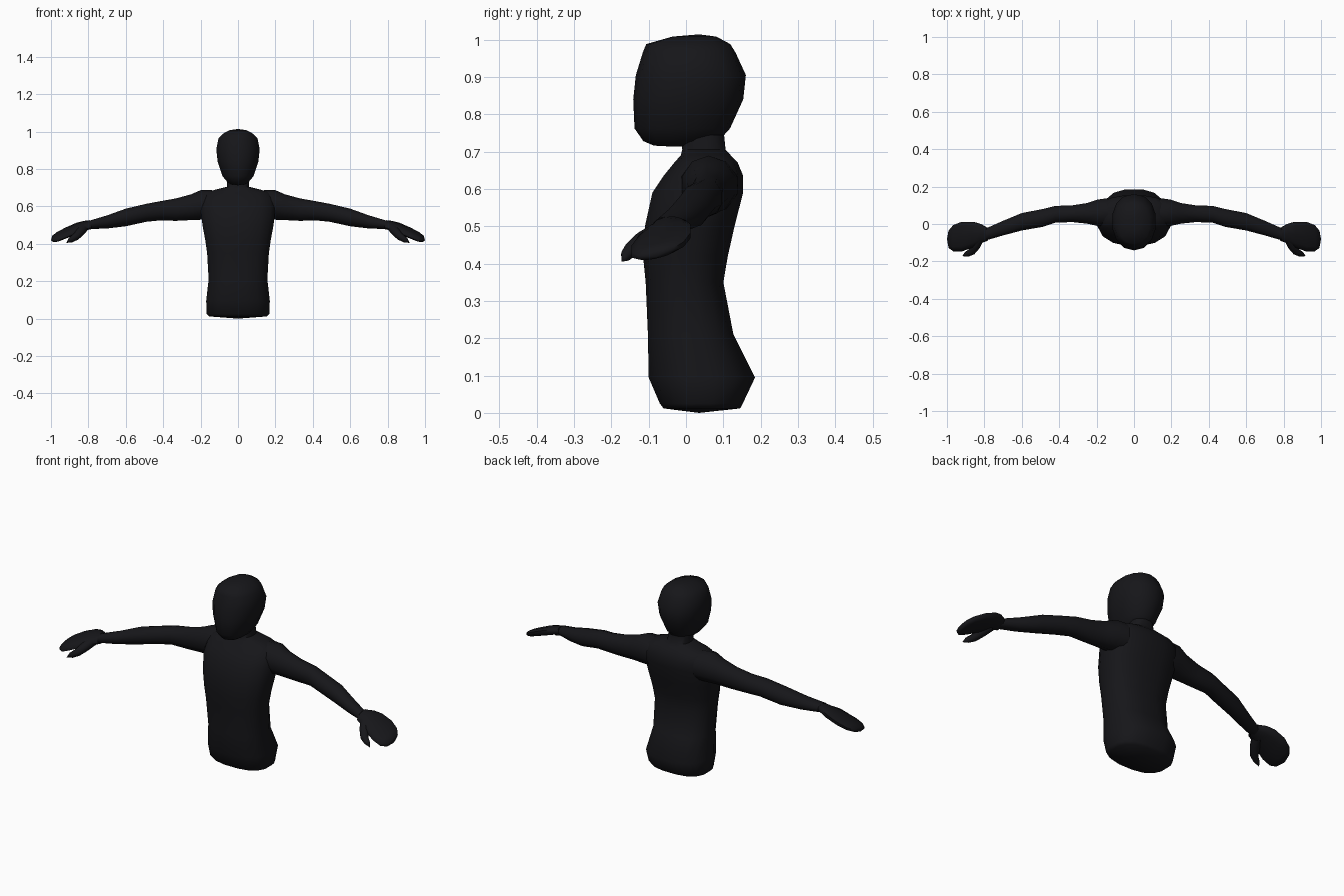
import bpy, bmesh, math
from mathutils import Vector

black = bpy.data.materials.new("black")
black.diffuse_color = (0.008, 0.008, 0.01, 1)


def oval(centre, u, v, n, power=1.0):
    """Ring of n points around centre; power < 1 makes the oval boxier."""
    pts = []
    for i in range(n):
        a = 2 * math.pi * (i + 0.5) / n
        c, s = math.cos(a), math.sin(a)
        c = math.copysign(abs(c) ** power, c)
        s = math.copysign(abs(s) ** power, s)
        pts.append(Vector(centre) + Vector(u) * c + Vector(v) * s)
    return pts


def loft(name, rings, start=None, end=None, mirror=False):
    """Skin the rings; start/end are optional apex points that close the ends."""
    bm = bmesh.new()
    loops = [[bm.verts.new(p) for p in r] for r in rings]
    n = len(loops[0])
    for a, b in zip(loops, loops[1:]):
        for i in range(n):
            j = (i + 1) % n
            bm.faces.new((a[i], a[j], b[j], b[i]))
    for apex, loop in ((start, loops[0]), (end, loops[-1])):
        if apex:
            tip = bm.verts.new(apex)
            for i in range(n):
                bm.faces.new((loop[i], loop[(i + 1) % n], tip))
    bmesh.ops.recalc_face_normals(bm, faces=bm.faces[:])
    me = bpy.data.meshes.new(name)
    bm.to_mesh(me)
    bm.free()
    ob = bpy.data.objects.new(name, me)
    bpy.context.collection.objects.link(ob)
    me.materials.append(black)
    bpy.ops.object.select_all(action='DESELECT')
    ob.select_set(True)
    bpy.context.view_layer.objects.active = ob
    bpy.ops.object.shade_smooth_by_angle(angle=math.radians(60))
    if mirror:
        ob.modifiers.new("mirror", 'MIRROR')
    return ob


def stack(sections, n, power):
    """Horizontal rings from (z, half width, front y, back y)."""
    k = 1 / math.cos(math.pi / n) ** power
    return [oval((0, (f + b) / 2, z), (w * k, 0, 0), (0, (b - f) / 2 * k, 0), n, power)
            for z, w, f, b in sections]


# Torso with neck
torso = [
    (0.012, 0.155, -0.06, 0.145), (0.025, 0.168, -0.07, 0.152),
    (0.095, 0.170, -0.10, 0.185), (0.21, 0.157, -0.102, 0.127),
    (0.35, 0.165, -0.108, 0.10), (0.42, 0.175, -0.115, 0.112),
    (0.50, 0.190, -0.110, 0.13), (0.59, 0.200, -0.090, 0.153),
    (0.635, 0.195, -0.060, 0.153), (0.672, 0.175, -0.030, 0.138),
    (0.690, 0.120, -0.014, 0.120), (0.705, 0.060, -0.010, 0.106),
    (0.745, 0.056, -0.015, 0.102),
]
loft("torso", stack(torso, 16, 0.8), start=(0, 0.035, 0.0))

# Head
head = [
    (0.716, 0.035, -0.085, 0.02), (0.728, 0.055, -0.112, 0.085),
    (0.762, 0.083, -0.135, 0.115), (0.84, 0.109, -0.138, 0.150),
    (0.905, 0.116, -0.131, 0.157), (0.965, 0.104, -0.113, 0.130),
    (0.988, 0.082, -0.104, 0.116), (1.008, 0.045, -0.035, 0.08),
]
loft("head", stack(head, 14, 0.9), start=(0, -0.03, 0.713), end=(0, 0.035, 1.014))

# Arms: x, y, z, half depth, half height
arm = [
    (0.14, 0.062, 0.610, 0.080, 0.078), (0.195, 0.060, 0.609, 0.074, 0.080),
    (0.25, 0.057, 0.596, 0.058, 0.069), (0.33, 0.055, 0.583, 0.047, 0.060),
    (0.42, 0.052, 0.576, 0.047, 0.051), (0.49, 0.032, 0.566, 0.050, 0.048),
    (0.60, 0.012, 0.541, 0.049, 0.047), (0.70, -0.022, 0.517, 0.041, 0.035),
    (0.79, -0.055, 0.502, 0.034, 0.023),
]
loft("arm", [oval((x, y, z), (0, d, 0), (0, 0, h), 10) for x, y, z, d, h in arm], mirror=True)

# Mitten hands: x, z, back y, front y, half thickness; tilted down at the front
hand = [
    (0.785, 0.503, -0.020, -0.090, 0.022), (0.82, 0.497, 0.000, -0.103, 0.022),
    (0.86, 0.483, 0.012, -0.125, 0.023), (0.92, 0.458, 0.012, -0.146, 0.020),
    (0.965, 0.437, -0.006, -0.146, 0.018), (0.99, 0.426, -0.035, -0.128, 0.013),
]
rings = []
for x, z, b, f, t in hand:
    d = (b - f) / 2
    rings.append(oval((x, (b + f) / 2, z), (0, d * 1.04, d * 0.22), (0.3 * t, 0, t), 10, 0.85))
loft("hand", rings, end=(1.0, -0.08, 0.418), mirror=True)

# Thumbs: x, y, z, radius
thumb = [(0.825, -0.075, 0.485, 0.022), (0.845, -0.115, 0.462, 0.021),
         (0.868, -0.148, 0.437, 0.017), (0.895, -0.163, 0.420, 0.013)]
loft("thumb", [oval((x, y, z), (r, r * 0.7, 0), (r * 0.3, -r * 0.5, r), 8) for x, y, z, r in thumb],
     end=(0.918, -0.172, 0.405), mirror=True)
